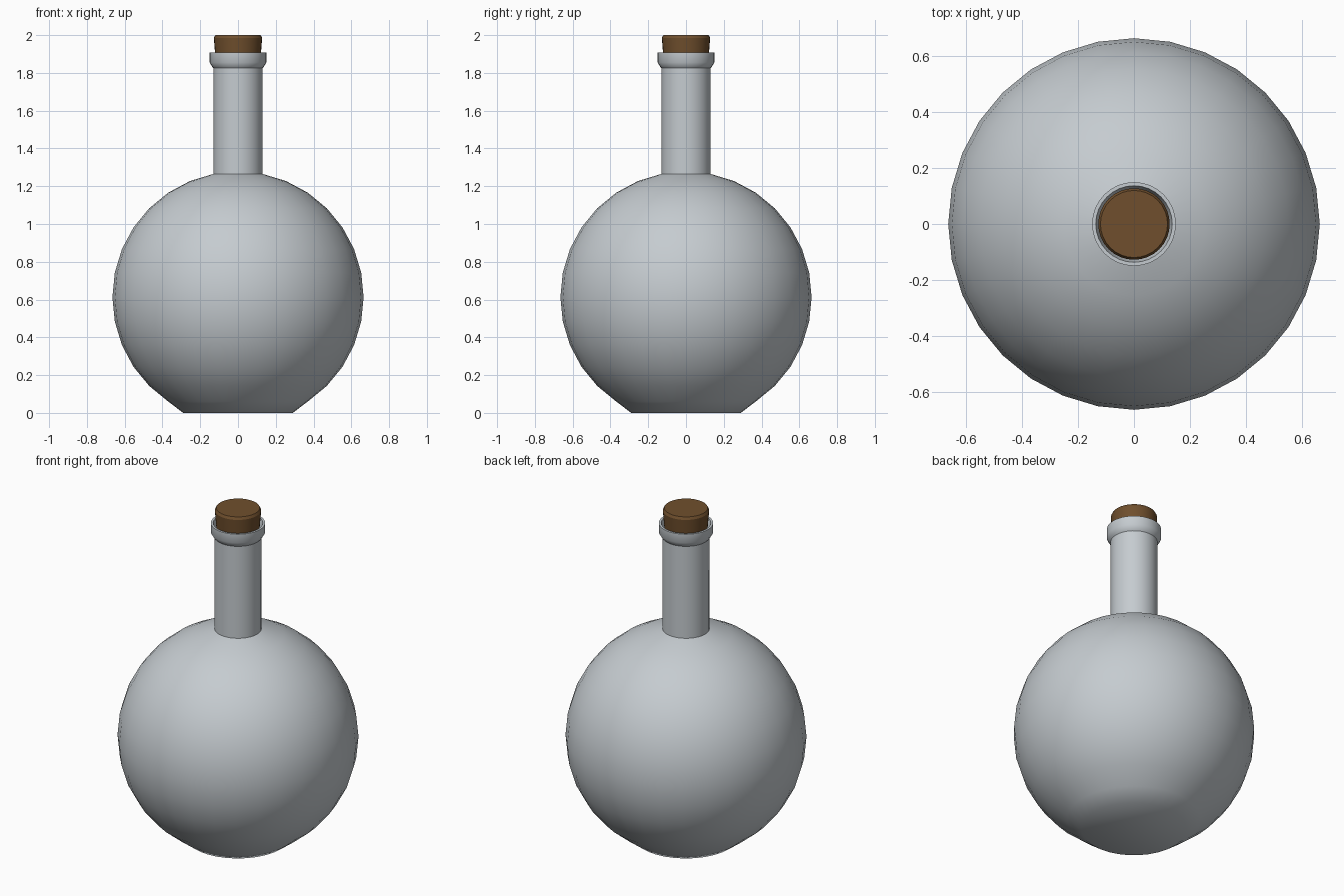
import bpy
import bmesh
from math import sin, cos, radians, pi

SEGMENTS = 32

cube = bpy.data.objects.get("Cube")
if cube:
    bpy.data.objects.remove(cube)


def make_material(name, rgb):
    mat = bpy.data.materials.new(name)
    mat.use_nodes = True
    mat.diffuse_color = (*rgb, 1)
    mat.node_tree.nodes["Principled BSDF"].inputs["Base Color"].default_value = (*rgb, 1)
    return mat


def lathe(name, profile, mat, angle):
    """Revolve (radius, height) points around z and cap both ends."""
    bm = bmesh.new()
    rings = []
    for r, z in profile:
        turn = [2 * pi * i / SEGMENTS for i in range(SEGMENTS)]
        rings.append([bm.verts.new((r * cos(a), r * sin(a), z)) for a in turn])
    for low, high in zip(rings, rings[1:]):
        for i in range(SEGMENTS):
            j = (i + 1) % SEGMENTS
            bm.faces.new((low[i], low[j], high[j], high[i]))
    bm.faces.new(rings[0][::-1])
    bm.faces.new(rings[-1])
    bmesh.ops.recalc_face_normals(bm, faces=bm.faces)
    mesh = bpy.data.meshes.new(name)
    bm.to_mesh(mesh)
    bm.free()
    mesh.materials.append(mat)
    obj = bpy.data.objects.new(name, mesh)
    bpy.context.collection.objects.link(obj)
    bpy.ops.object.select_all(action="DESELECT")
    obj.select_set(True)
    bpy.context.view_layer.objects.active = obj
    bpy.ops.object.shade_smooth_by_angle(angle=radians(angle))
    return obj


glass = make_material("grey glass", (0.56, 0.60, 0.63))
cork = make_material("brown cork", (0.16, 0.078, 0.026))

# Flask: flattened base, round bulb, straight neck, flared lip and inner throat
radius, centre = 0.665, 0.613
bulb = [(radius * sin(radians(a)), centre - radius * cos(radians(a)))
        for a in [11.25 * k for k in range(3, 16)]]
neck = [(0.13, 1.825), (0.137, 1.833), (0.15, 1.855), (0.15, 1.908),
        (0.137, 1.908), (0.125, 1.86), (0.115, 1.80)]
lathe("flask", [(0.29, 0)] + bulb + neck, glass, 40)

# Stopper: slightly tapered plug with a bevelled top
lathe("stopper", [(0.113, 1.80), (0.128, 1.985), (0.12, 2.0)], cork, 30)
